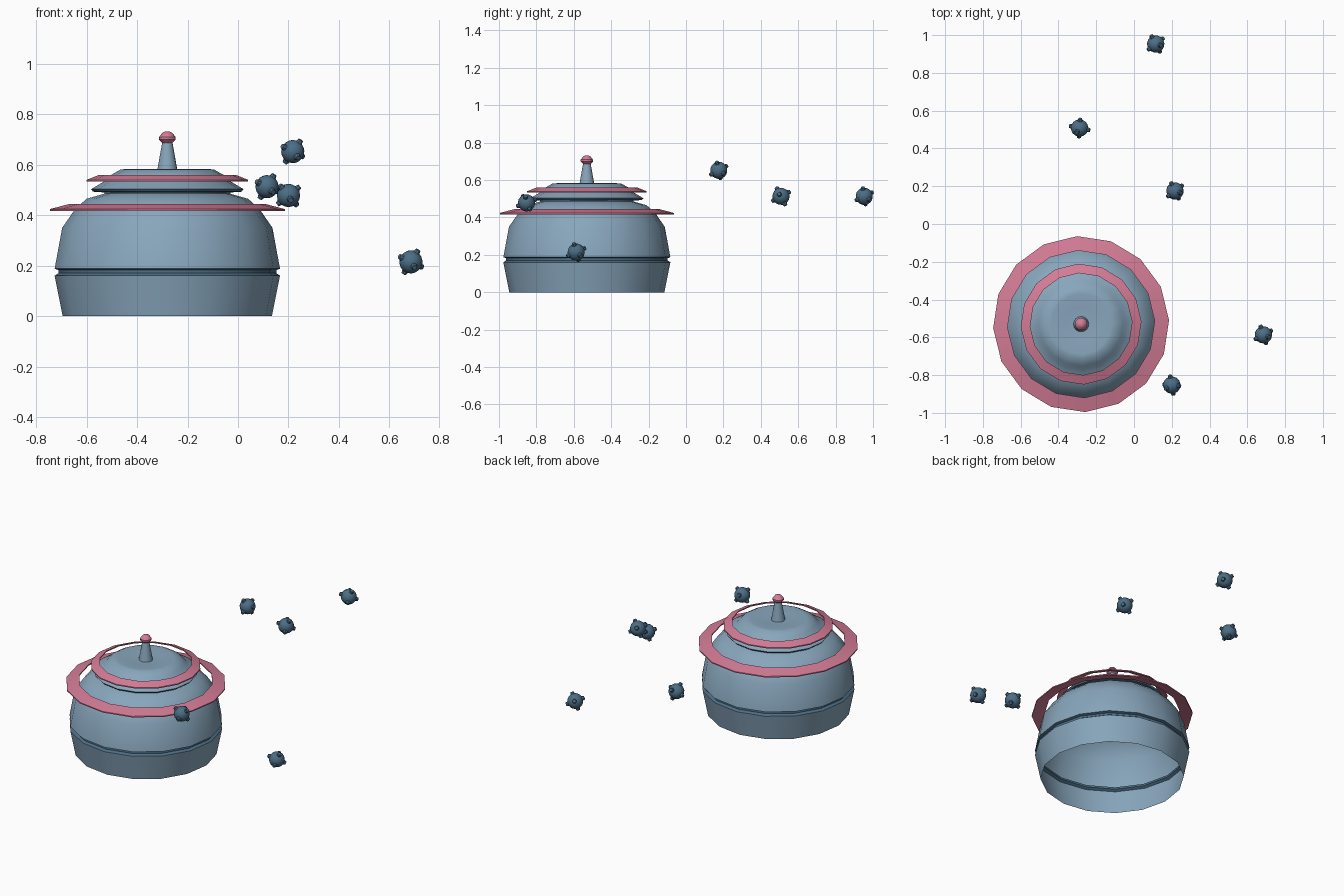
import bpy, bmesh, math, random
from mathutils import Vector, Matrix, Euler

if "Cube" in bpy.data.objects:
    bpy.data.objects.remove(bpy.data.objects["Cube"])

random.seed(4)
CENTRE = Vector((-0.28, -0.53, 0))
TURN = math.radians(2.6)


def material(name, rgb):
    m = bpy.data.materials.new(name)
    lin = [((c / 255 + 0.055) / 1.055) ** 2.4 for c in rgb]
    m.diffuse_color = (*lin, 1)
    m.use_nodes = True
    m.node_tree.nodes["Principled BSDF"].inputs["Base Color"].default_value = m.diffuse_color
    return m


BLUE = material("pale blue", (136, 166, 188))
DARK = material("dark blue", (76, 110, 134))
PINK = material("pink", (212, 124, 150))


def finish(bm, name, mats, angle=30):
    me = bpy.data.meshes.new(name)
    bm.to_mesh(me)
    bm.free()
    for m in mats:
        me.materials.append(m)
    ob = bpy.data.objects.new(name, me)
    bpy.context.collection.objects.link(ob)
    bpy.ops.object.select_all(action='DESELECT')
    ob.select_set(True)
    bpy.context.view_layer.objects.active = ob
    bpy.ops.object.shade_smooth_by_angle(angle=math.radians(angle))
    return ob


def lathe(name, profile, mats, sides=16, dark=(), closed=False, cap=False):
    """Turn an (r, z) profile, going upward, about the pot axis."""
    bm = bmesh.new()
    rings = []
    for r, z in profile:
        rings.append([bm.verts.new(CENTRE + Vector((
            r * math.cos(TURN + 2 * math.pi * i / sides),
            r * math.sin(TURN + 2 * math.pi * i / sides), z)))
            for i in range(sides)])
    pairs = list(zip(rings, rings[1:]))
    if closed:
        pairs.append((rings[-1], rings[0]))
    for k, (a, b) in enumerate(pairs):
        for i in range(sides):
            j = (i + 1) % sides
            f = bm.faces.new((a[i], a[j], b[j], b[i]))
            f.material_index = 1 if k in dark else 0
    if cap:
        bm.faces.new(rings[-1])
    return finish(bm, name, mats)


# open-bottomed pot with a dark groove round the belly
lathe("pot_body", [(0.415, 0), (0.446, 0.155), (0.447, 0.16), (0.432, 0.17),
                   (0.432, 0.182), (0.447, 0.188), (0.445, 0.198),
                   (0.417, 0.35), (0.365, 0.425), (0.32, 0.465),
                   (0.25, 0.485), (0.25, 0.492)],
      [BLUE, DARK], dark=(2, 3, 4))

# stepped lid with a dark rim and a dished top
lathe("lid", [(0.25, 0.49), (0.295, 0.493), (0.302, 0.503), (0.262, 0.527),
              (0.24, 0.54), (0.222, 0.56), (0.185, 0.581), (0.16, 0.583),
              (0.09, 0.574), (0.03, 0.574)],
      [BLUE, DARK], dark=(0, 1))

# stem and knob
lathe("lid_stem", [(0.041, 0.572), (0.036, 0.60), (0.02, 0.69)], [BLUE], cap=True)
lathe("lid_knob", [(0.018, 0.684), (0.033, 0.699), (0.033, 0.709),
                   (0.02, 0.726), (0.01, 0.731)], [PINK], sides=12, cap=True)

# thin sloping rings floating round the pot
for name, r_in, r_out, z in (("lower_ring", 0.39, 0.466, 0.417),
                             ("upper_ring", 0.27, 0.32, 0.533)):
    lathe(name, [(r_in, z + 0.02), (r_out, z), (r_out, z + 0.007),
                 (r_in, z + 0.027)], [PINK], closed=True)

# small studded balls drifting round the pot
BALLS = [(0.217, 0.175, 0.652), (0.115, 0.953, 0.513), (-0.288, 0.508, 0.513),
         (0.2, -0.853, 0.478), (0.685, -0.587, 0.215)]
AXES = [Vector(v) for v in ((1, 0, 0), (-1, 0, 0), (0, 1, 0),
                            (0, -1, 0), (0, 0, 1), (0, 0, -1))]
for n, pos in enumerate(BALLS):
    bm = bmesh.new()
    bmesh.ops.create_uvsphere(bm, u_segments=16, v_segments=10, radius=0.046)
    for ax in AXES:
        rot = ax.to_track_quat('Z', 'Y').to_matrix().to_4x4()
        bmesh.ops.create_cone(bm, cap_ends=True, segments=8, radius1=0.016,
                              radius2=0.010, depth=0.022,
                              matrix=Matrix.Translation(ax * 0.046) @ rot)
    spin = Euler([random.uniform(0.3, 1.2) for _ in range(3)]).to_matrix().to_4x4()
    bmesh.ops.transform(bm, matrix=Matrix.Translation(pos) @ spin, verts=bm.verts)
    finish(bm, f"studded_ball_{n + 1}", [DARK])
